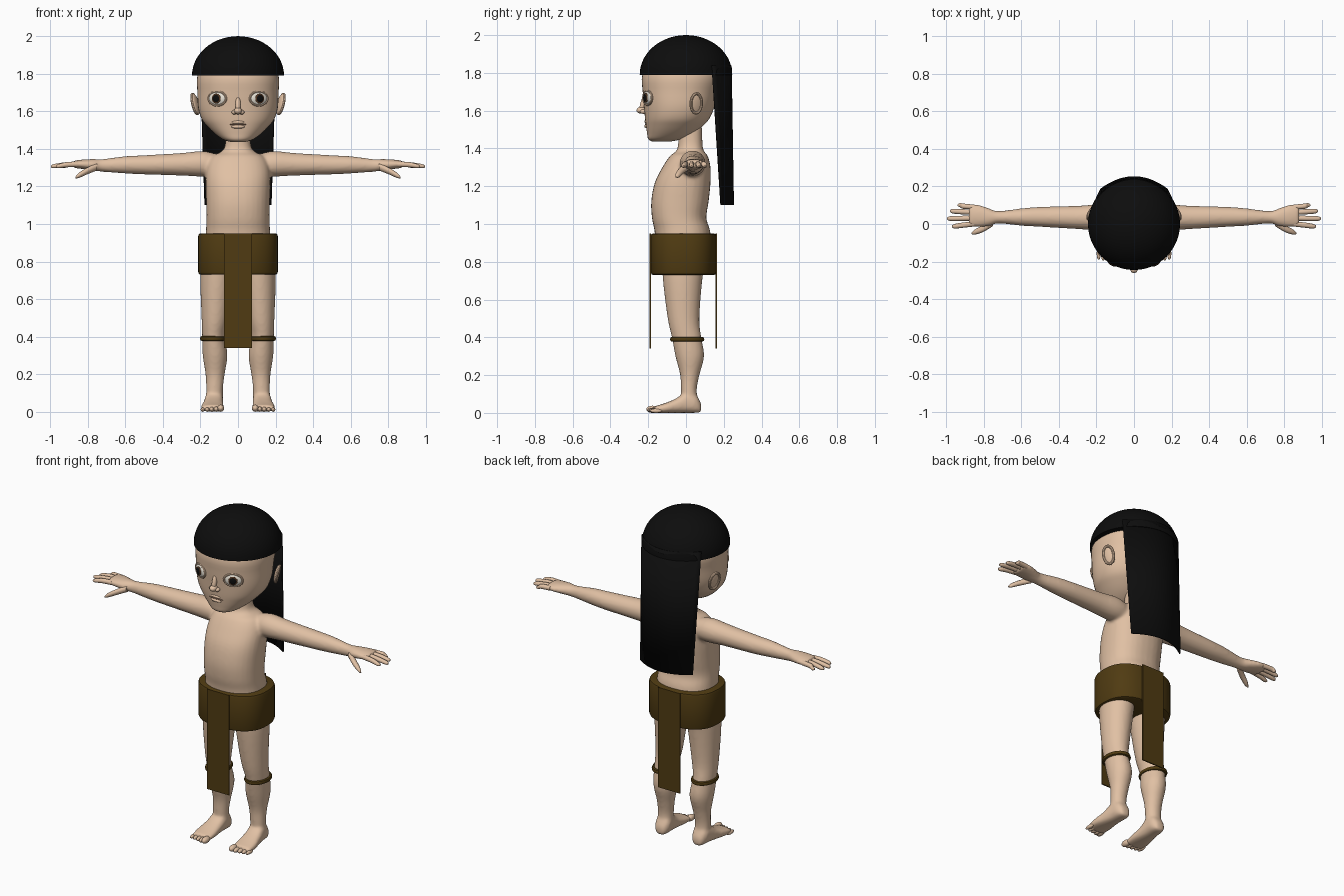
import bpy, bmesh, math
from mathutils import Matrix, Vector

if "Cube" in bpy.data.objects:
    bpy.data.objects.remove(bpy.data.objects["Cube"], do_unlink=True)


def material(name, r, g, b):
    mat = bpy.data.materials.new(name)
    mat.use_nodes = True
    mat.diffuse_color = (r, g, b, 1)
    shader = mat.node_tree.nodes["Principled BSDF"]
    shader.inputs["Base Color"].default_value = (r, g, b, 1)
    shader.inputs["Roughness"].default_value = 0.8
    return mat


SKIN = material("skin", 0.75, 0.53, 0.37)
HAIR = material("black hair", 0.004, 0.004, 0.004)
CLOTH = material("brown cloth", 0.08, 0.044, 0.006)
WHITE = material("eye white", 0.8, 0.75, 0.66)
IRIS = material("iris brown", 0.08, 0.035, 0.015)
LIP = material("mouth line", 0.3, 0.17, 0.11)
SIDES = (1, -1)


def finish(name, bm, mat):
    """Turn a bmesh into a smooth shaded object of one colour."""
    bmesh.ops.recalc_face_normals(bm, faces=bm.faces)
    mesh = bpy.data.meshes.new(name)
    bm.to_mesh(mesh)
    bm.free()
    mesh.materials.append(mat)
    obj = bpy.data.objects.new(name, mesh)
    bpy.context.collection.objects.link(obj)
    bpy.ops.object.select_all(action='DESELECT')
    obj.select_set(True)
    bpy.context.view_layer.objects.active = obj
    bpy.ops.object.shade_smooth_by_angle(angle=math.radians(40))
    return obj


def resample(rows, steps):
    """Smooth curve through the given cross-sections."""
    rows = [Vector(r) for r in rows]
    result = []
    for i in range(len(rows) - 1):
        a, b, c, d = rows[max(i - 1, 0)], rows[i], rows[i + 1], rows[min(i + 2, len(rows) - 1)]
        for k in range(steps):
            t = k / steps
            result.append(b + (c - a) * (t / 2) + (a * 2 - b * 5 + c * 4 - d) * (t * t / 2)
                          + (b * 3 - a - c * 3 + d) * (t ** 3 / 2))
    return result + [rows[-1]]


def loft(bm, axis, rows, side=1, steps=4, count=32, power=2.0):
    """Rows hold: place on the axis, two centre values, two radii."""
    rings = []
    for at, c1, c2, r1, r2 in resample(rows, steps):
        ring = []
        for i in range(count):
            ang = math.tau * i / count
            u, v = math.cos(ang), math.sin(ang)
            p = c1 + r1 * math.copysign(abs(u) ** (2 / power), u)
            q = c2 + r2 * math.copysign(abs(v) ** (2 / power), v)
            x, y, z = {"x": (at, p, q), "y": (p, at, q), "z": (p, q, at)}[axis]
            ring.append(bm.verts.new((x * side, y, z)))
        rings.append(ring)
    for low, high in zip(rings, rings[1:]):
        for i in range(count):
            j = (i + 1) % count
            bm.faces.new((low[i], low[j], high[j], high[i]))
    bm.faces.new(rings[0])
    bm.faces.new(rings[-1])


def ellipsoid(bm, frame, radii):
    bmesh.ops.create_uvsphere(bm, u_segments=24, v_segments=14, radius=1,
                              matrix=frame @ Matrix.Diagonal((*radii, 1)))


def hoop(bm, frame, rx, ry, tube, height=None):
    """Elliptical ring lying in the frame's local xy plane."""
    height = height or tube
    grid = []
    for i in range(36):
        a = math.tau * i / 36
        grid.append([bm.verts.new(frame @ Vector((
            (rx + tube * math.cos(b)) * math.cos(a),
            (ry + tube * math.cos(b)) * math.sin(a),
            height * math.sin(b)))) for b in (math.tau * k / 8 for k in range(8))])
    for i in range(36):
        for k in range(8):
            n, m = (i + 1) % 36, (k + 1) % 8
            bm.faces.new((grid[i][k], grid[n][k], grid[n][m], grid[i][m]))


def place(x, y, z, turn=0, axis='Z'):
    return Matrix.Translation((x, y, z)) @ Matrix.Rotation(math.radians(turn), 4, axis)


def from_depths(rows):
    """Convert height, half width, front y, back y into loft rows."""
    return [(z, 0, (f + b) / 2, w, (b - f) / 2) for z, w, f, b in rows]


# Body: torso with neck, arms with palms, legs with feet, fused together
bm = bmesh.new()
loft(bm, "z", from_depths([
    (0.8, 0.185, -0.16, 0.13), (0.95, 0.172, -0.165, 0.13), (1.03, 0.168, -0.18, 0.108),
    (1.12, 0.17, -0.184, 0.12), (1.22, 0.173, -0.165, 0.13), (1.3, 0.168, -0.125, 0.13),
    (1.36, 0.14, -0.085, 0.115), (1.4, 0.075, -0.045, 0.09), (1.52, 0.062, -0.04, 0.085)]),
    power=2.3)
for s in SIDES:
    loft(bm, "x", [
        (0.08, 0.035, 1.31, 0.05, 0.05), (0.18, 0.035, 1.32, 0.068, 0.068),
        (0.3, 0.035, 1.318, 0.062, 0.06), (0.5, 0.038, 1.315, 0.053, 0.051),
        (0.6, 0.037, 1.315, 0.046, 0.046), (0.72, 0.036, 1.312, 0.033, 0.034),
        (0.77, 0.036, 1.315, 0.047, 0.031), (0.83, 0.043, 1.318, 0.06, 0.025),
        (0.88, 0.045, 1.318, 0.056, 0.019)], s)
    loft(bm, "z", [
        (0.85, 0.105, -0.01, 0.09, 0.12), (0.7, 0.112, -0.018, 0.089, 0.104),
        (0.5, 0.122, -0.013, 0.072, 0.084), (0.4, 0.13, 0.003, 0.061, 0.078),
        (0.3, 0.122, 0.02, 0.066, 0.076), (0.2, 0.122, 0.02, 0.051, 0.051),
        (0.12, 0.125, 0.015, 0.045, 0.042), (0.04, 0.126, 0.02, 0.046, 0.046)], s)
    loft(bm, "y", [(y, x, top / 2, w, top / 2) for y, x, top, w in (
        (0.08, 0.125, 0.05, 0.025), (0.05, 0.125, 0.1, 0.045), (0, 0.128, 0.11, 0.049),
        (-0.05, 0.132, 0.078, 0.053), (-0.11, 0.136, 0.052, 0.061),
        (-0.17, 0.137, 0.034, 0.058))], s, power=2.5)
body = finish("body", bm, SKIN)
remesh = body.modifiers.new("fuse", 'REMESH')
remesh.mode = 'VOXEL'
remesh.voxel_size = 0.009
remesh.use_smooth_shade = True
relax = body.modifiers.new("relax", 'SMOOTH')
relax.iterations = 6

# Fingers and thumbs
bm = bmesh.new()
for s in SIDES:
    for y, tip_y, tip in ((0.09, 0.1, 0.94), (0.062, 0.068, 0.98),
                          (0.031, 0.029, 0.995), (0, -0.012, 0.97)):
        loft(bm, "x", [(0.85, y, 1.318, 0.013, 0.014), (0.91, (y + tip_y) / 2, 1.316, 0.014, 0.014),
                       (tip - 0.015, tip_y, 1.308, 0.012, 0.011),
                       (tip, tip_y, 1.306, 0.004, 0.004)], s, count=12)
    loft(bm, "x", [(0.75, 0.01, 1.305, 0.02, 0.02), (0.8, -0.022, 1.284, 0.019, 0.018),
                   (0.845, -0.042, 1.26, 0.014, 0.014),
                   (0.865, -0.05, 1.248, 0.004, 0.005)], s, count=12)
finish("fingers", bm, SKIN)

# Toes, the big toe on the inside
bm = bmesh.new()
for s in SIDES:
    for i in range(5):
        size = 0.019 if i == 0 else 0.0145 - 0.0008 * i
        ellipsoid(bm, place(s * (0.092 + 0.024 * i), -0.178 + 0.005 * i, size),
                  (size * 0.95, 0.032, size))
finish("toes", bm, SKIN)

# Head with nose and lips
bm = bmesh.new()
loft(bm, "z", from_depths([
    (1.437, 0.04, -0.18, -0.08), (1.45, 0.08, -0.2, -0.02), (1.48, 0.122, -0.206, 0.04),
    (1.52, 0.163, -0.212, 0.09), (1.56, 0.194, -0.217, 0.125), (1.62, 0.212, -0.222, 0.15),
    (1.7, 0.216, -0.229, 0.17), (1.79, 0.216, -0.231, 0.19), (1.88, 0.17, -0.18, 0.15),
    (1.94, 0.08, -0.08, 0.06)]), count=48, power=2.2)
ellipsoid(bm, place(0, -0.227, 1.637, -16, 'X'), (0.014, 0.015, 0.048))
ellipsoid(bm, place(0, -0.236, 1.602), (0.021, 0.026, 0.018))
for s in SIDES:
    ellipsoid(bm, place(s * 0.02, -0.226, 1.595), (0.014, 0.017, 0.012))
    ellipsoid(bm, place(0, -0.208, 1.53 + s * 0.012), (0.036, 0.013, 0.01))
finish("head", bm, SKIN)

# Mouth line
bm = bmesh.new()
ellipsoid(bm, place(0, -0.21, 1.53), (0.046, 0.0085, 0.004))
finish("mouth", bm, LIP)

# Ears: a shell with a raised rim
bm = bmesh.new()
for s in SIDES:
    tilt = place(s * 0.224, 0.052, 1.64, s * 14, 'Y') @ Matrix.Rotation(s * 0.4, 4, 'Z')
    ellipsoid(bm, tilt, (0.011, 0.034, 0.055))
    hoop(bm, tilt @ place(s * 0.006, 0, 0, 90, 'Y'), 0.053, 0.031, 0.008)
finish("ears", bm, SKIN)

# Eyes: lids, eyeball, iris and pupil share one tilted frame per side
eye_frames = [place(s * 0.109, -0.2, 1.668, s * 26) for s in SIDES]
bm = bmesh.new()
for frame in eye_frames:
    hoop(bm, frame @ place(0, -0.004, 0, 90, 'X'), 0.052, 0.037, 0.006)
finish("eyelids", bm, SKIN)
for name, mat, depth, radii in (("eyeballs", WHITE, 0, (0.052, 0.018, 0.037)),
                                ("irises", IRIS, -0.0155, (0.026, 0.006, 0.026)),
                                ("pupils", HAIR, -0.018, (0.02, 0.006, 0.02))):
    bm = bmesh.new()
    for frame in eye_frames:
        ellipsoid(bm, frame @ place(0, depth, 0), radii)
    finish(name, bm, mat)

# Hair cap: a dome with a flat rim
bm = bmesh.new()
dome = [math.radians(89 * k / 14) for k in range(15)]
loft(bm, "z", [(1.79 + 0.21 * math.sin(a), 0, 0, 0.245 * math.cos(a), 0.245 * math.cos(a))
               for a in dome], steps=1, count=48)
finish("hair_cap", bm, HAIR)

# Long back hair: a curved sheet narrowing downward
bm = bmesh.new()
rows = []
for z, width, back, depth in ((1.84, 0.2, 0.238, 0.1), (1.1, 0.176, 0.25, 0.065)):
    rows.append([bm.verts.new((width * t, back - depth * t * t, z))
                 for t in (k / 10 for k in range(-10, 11))])
for i in range(20):
    bm.faces.new((rows[0][i], rows[0][i + 1], rows[1][i + 1], rows[1][i]))
sheet = finish("back_hair", bm, HAIR)
solid = sheet.modifiers.new("thickness", 'SOLIDIFY')
solid.thickness = 0.008
solid.offset = 0

# Waist wrap with softened edges
bm = bmesh.new()
loft(bm, "z", [(z, 0, -0.014, 0.212 - inset, 0.173 - inset) for z, inset in (
    (0.73, 0.012), (0.734, 0.004), (0.745, 0), (0.935, 0), (0.946, 0.004), (0.95, 0.012))],
    steps=1, count=48, power=2.5)
finish("waist_wrap", bm, CLOTH)

# Front and back hanging flaps
for name, y in (("front_flap", -0.189), ("back_flap", 0.161)):
    bm = bmesh.new()
    bmesh.ops.create_cube(bm, size=1, matrix=place(0, y, 0.645)
                          @ Matrix.Diagonal((0.148, 0.007, 0.61, 1)))
    finish(name, bm, CLOTH)

# Knee bands
bm = bmesh.new()
for s in SIDES:
    hoop(bm, place(s * 0.132, 0.006, 0.39), 0.06, 0.08, 0.011, 0.013)
finish("knee_bands", bm, CLOTH)
